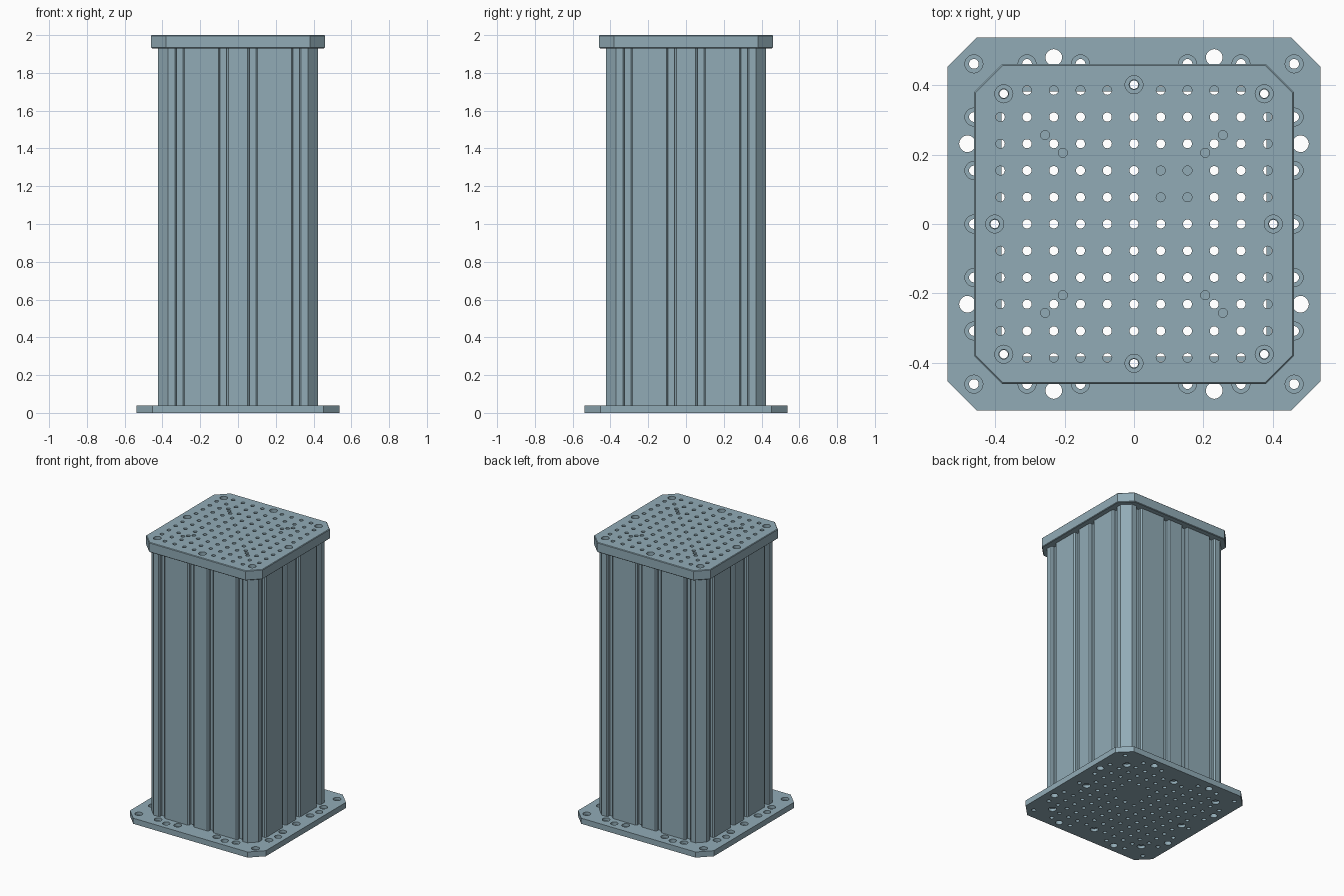
import bpy, bmesh, math

if "Cube" in bpy.data.objects:
    bpy.data.objects.remove(bpy.data.objects["Cube"])

PITCH = 0.077


def extrude(name, outline, z0, z1, bevel=0):
    bm = bmesh.new()
    face = bm.faces.new([bm.verts.new((x, y, z0)) for x, y in outline])
    new = bmesh.ops.extrude_face_region(bm, geom=[face])["geom"]
    bmesh.ops.translate(bm, vec=(0, 0, z1 - z0),
                        verts=[v for v in new if isinstance(v, bmesh.types.BMVert)])
    bmesh.ops.recalc_face_normals(bm, faces=bm.faces)
    if bevel:
        rim = [e for e in bm.edges if abs(e.verts[0].co.z - e.verts[1].co.z) < 1e-5]
        bmesh.ops.bevel(bm, geom=rim, offset=bevel, segments=1, affect='EDGES')
    return to_object(name, bm)


def to_object(name, bm):
    mesh = bpy.data.meshes.new(name)
    bm.to_mesh(mesh)
    bm.free()
    ob = bpy.data.objects.new(name, mesh)
    bpy.context.collection.objects.link(ob)
    return ob


def add_bore(bm, x, y, steps, n=20):
    """Stepped round cutter; steps is a list of (radius, z) from bottom to top."""
    rings = [[bm.verts.new((x + r * math.cos(2 * math.pi * i / n),
                            y + r * math.sin(2 * math.pi * i / n), z)) for i in range(n)]
             for r, z in steps]
    bm.faces.new(rings[0][::-1])
    bm.faces.new(rings[-1])
    for a, b in zip(rings, rings[1:]):
        for i in range(n):
            j = (i + 1) % n
            bm.faces.new((a[i], a[j], b[j], b[i]))


def cut(ob, cutter):
    cutter.hide_render = True
    mod = ob.modifiers.new("cut", 'BOOLEAN')
    mod.operation, mod.solver, mod.object = 'DIFFERENCE', 'EXACT', cutter
    bpy.context.view_layer.objects.active = ob
    bpy.ops.object.modifier_apply(modifier=mod.name)
    bpy.data.objects.remove(cutter)


def four(points):
    """Repeat a quarter outline around the z axis."""
    out = []
    for _ in range(4):
        out += points
        points = [(-y, x) for x, y in points]
    return out


def octagon(half, flat):
    return four([(half, -flat), (half, flat)])


def corners(d):
    return [(sx * d, sy * d) for sx in (-1, 1) for sy in (-1, 1)]


# Shared hole layouts
main_screws = corners(0.375) + [(0.401, 0), (-0.401, 0), (0, 0.401), (0, -0.401)]
grid = [(i * PITCH, j * PITCH) for i in range(-5, 6) for j in range(-5, 6)
        if not (abs(i) == 5 and abs(j) == 5)
        and (abs(i), abs(j)) not in ((0, 5), (5, 0))]

# Top plate: thick chamfered plate with hole grid, counterbores and blind pins
top_plate = extrude("top_plate", octagon(0.46, 0.38), 1.93, 2.0, 0.004)
bm = bmesh.new()
for x, y in grid:
    add_bore(bm, x, y, [(0.013, 1.9), (0.013, 2.1)])
for x, y in main_screws:
    add_bore(bm, x, y, [(0.014, 1.9), (0.014, 1.97), (0.026, 1.97), (0.026, 2.1)])
for x, y in corners(0.205) + corners(0.256):
    add_bore(bm, x, y, [(0.013, 1.96), (0.013, 2.1)])
cut(top_plate, to_object("top_cutter", bm))

# Base plate: wider, thinner, with counterbored rim and clearance holes
base_plate = extrude("base_plate", octagon(0.537, 0.452), 0, 0.04)
bm = bmesh.new()
for x, y in grid:
    if not (x > 0.05 and y > 0.05 and x < 0.2 and y < 0.2):
        add_bore(bm, x, y, [(0.013, -0.1), (0.013, 0.1)])
for x, y in main_screws:
    add_bore(bm, x, y, [(0.026, -0.1), (0.026, 0.02), (0.014, 0.02), (0.014, 0.1)])
rim = corners(0.461) + [(-0.461, 0), (0.461, 0)]
clear = []
for s in (-0.461, 0.461):
    for t in (-4, -2, 2, 4):
        rim += [(s, t * PITCH), (t * PITCH, s)]
    for t in (-0.231, 0.231):
        clear += [(s * 1.04, t), (t, s * 1.04)]
for x, y in rim:
    add_bore(bm, x, y, [(0.014, -0.1), (0.014, 0.02), (0.026, 0.02), (0.026, 0.1)])
for x, y in clear:
    add_bore(bm, x, y, [(0.024, -0.1), (0.024, 0.1)])
cut(base_plate, to_object("base_cutter", bm))

# Column: hollow extrusion with four slots on every side
H = 0.423
side = [(H, -0.37)]
for c in (-4 * PITCH, -PITCH, PITCH, 4 * PITCH):
    side += [(H, c - 0.026), (H - 0.009, c - 0.017), (H - 0.027, c - 0.017),
             (H - 0.027, c + 0.017), (H - 0.009, c + 0.017), (H, c + 0.026)]
side.append((H, 0.37))
column = extrude("column", four(side), 0.04, 1.93)
cut(column, extrude("core_cutter", octagon(0.382, 0.322), -0.1, 2.1))
bm = bmesh.new()
for x, y in main_screws:
    add_bore(bm, x, y, [(0.012, -0.1), (0.012, 2.1)])
cut(column, to_object("bore_cutter", bm))

# Blue-grey finish; smooth hole walls, sharp plate edges
finish = bpy.data.materials.new("blue_grey_metal")
finish.diffuse_color = (0.285, 0.41, 0.47, 1)
finish.use_nodes = True
finish.node_tree.nodes["Principled BSDF"].inputs["Base Color"].default_value = finish.diffuse_color
for ob in (top_plate, base_plate, column):
    ob.data.materials.clear()
    ob.data.materials.append(finish)
    bpy.ops.object.select_all(action='DESELECT')
    ob.select_set(True)
    bpy.context.view_layer.objects.active = ob
    bpy.ops.object.shade_smooth_by_angle(angle=math.radians(25))
